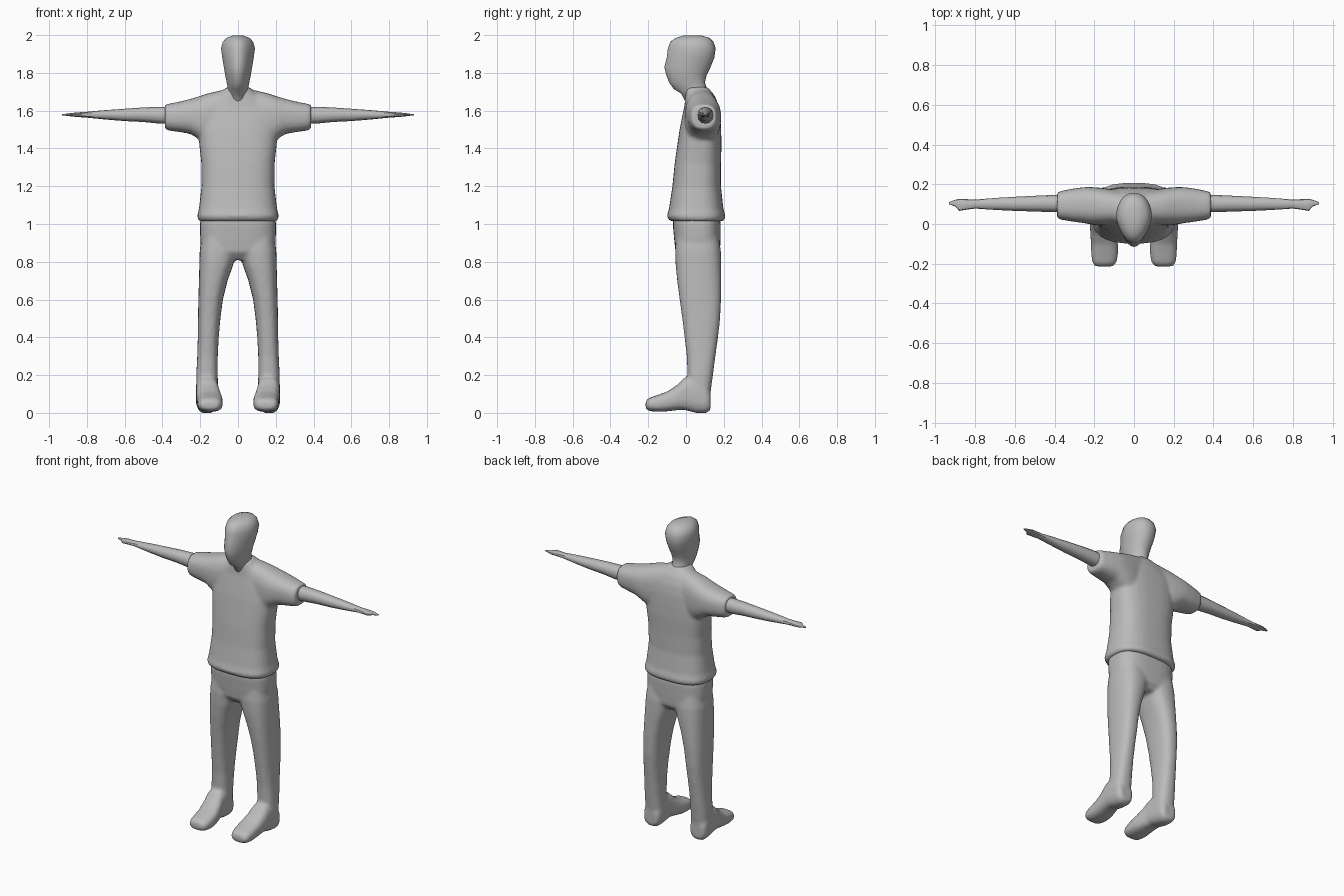
import bpy, bmesh, math

grey = bpy.data.materials.new("warm_grey")
grey.diffuse_color = (0.5, 0.5, 0.5, 1)


def loft(bm, axis, rows, n=24, power=2.5, side=1, taper=0.0):
    """Closed skin through rings; each row is (pos, a0, a1, b0, b1)."""
    rings = []
    for pos, a0, a1, b0, b1 in rows:
        ring = []
        for i in range(n):
            t = 2 * math.pi * i / n
            c, s = math.cos(t), math.sin(t)
            u = math.copysign(abs(c) ** (2 / power), c)
            v = math.copysign(abs(s) ** (2 / power), s)
            if v < 0:
                u *= 1 + taper * v          # narrower towards the front
            a = (a0 + a1) / 2 + u * (a1 - a0) / 2
            b = (b0 + b1) / 2 + v * (b1 - b0) / 2
            p = {'x': (pos, a, b), 'y': (a, pos, b), 'z': (a, b, pos)}[axis]
            ring.append(bm.verts.new((side * p[0], p[1], p[2])))
        rings.append(ring)
    for r, q in zip(rings, rings[1:]):
        for i in range(n):
            j = (i + 1) % n
            bm.faces.new((r[i], r[j], q[j], q[i]))
    bm.faces.new(rings[0])
    bm.faces.new(rings[-1])


def centred(rows):
    return [(z, -w, w, y0, y1) for z, w, y0, y1 in rows]


def finish(bm, name, voxel=0, smooth=4, angle=40):
    bmesh.ops.recalc_face_normals(bm, faces=bm.faces)
    me = bpy.data.meshes.new(name)
    bm.to_mesh(me)
    bm.free()
    me.materials.append(grey)
    ob = bpy.data.objects.new(name, me)
    bpy.context.collection.objects.link(ob)
    if voxel:
        # fuse the overlapping volumes into one soft skin
        m = ob.modifiers.new("fuse", 'REMESH')
        m.mode = 'VOXEL'
        m.voxel_size = voxel
        m.use_smooth_shade = True
        s = ob.modifiers.new("soften", 'SMOOTH')
        s.factor = 0.5
        s.iterations = smooth
    else:
        bpy.ops.object.select_all(action='DESELECT')
        ob.select_set(True)
        bpy.context.view_layer.objects.active = ob
        bpy.ops.object.shade_smooth_by_angle(angle=math.radians(angle))
    return ob


# head and neck
bm = bmesh.new()
loft(bm, 'z', centred([
    (1.64, .065, .00, .15), (1.69, .056, -.025, .13), (1.715, .054, -.065, .112),
    (1.75, .060, -.09, .10), (1.79, .068, -.105, .11), (1.83, .075, -.115, .13),
    (1.88, .083, -.102, .15), (1.93, .090, -.096, .157), (1.965, .080, -.083, .145),
    (1.985, .062, -.055, .125), (1.997, .03, -.015, .085)]), power=2.2, taper=.3)
finish(bm, "head")

# shirt: body plus shoulders and short sleeves
bm = bmesh.new()
loft(bm, 'z', centred([
    (1.015, .208, -.085, .20), (1.04, .217, -.102, .21), (1.08, .207, -.09, .198),
    (1.2, .193, -.072, .185), (1.32, .194, -.06, .185), (1.42, .205, -.046, .188),
    (1.50, .21, -.034, .186), (1.57, .205, -.02, .182), (1.63, .17, -.008, .172),
    (1.68, .11, -.003, .152), (1.725, .06, -.002, .115)]), n=36, power=2.7)
for side in (1, -1):
    loft(bm, 'x', [
        (0, -.005, .165, 1.42, 1.71), (.08, -.005, .17, 1.42, 1.71),
        (.16, -.008, .182, 1.42, 1.692), (.21, -.004, .186, 1.45, 1.675),
        (.25, .004, .186, 1.476, 1.663), (.31, .012, .178, 1.487, 1.648),
        (.37, .022, .166, 1.495, 1.636), (.387, .03, .158, 1.505, 1.632)],
        power=2.5, side=side)
finish(bm, "shirt", voxel=.011, smooth=4)

# trousers and shoes
bm = bmesh.new()
loft(bm, 'z', centred([
    (.81, .15, -.02, .15), (.85, .19, -.055, .18), (.92, .20, -.063, .183),
    (1.0, .202, -.07, .184), (1.06, .19, -.065, .175)]), n=32, power=2.8)
for side in (1, -1):
    loft(bm, 'z', [
        (.04, .11, .22, .02, .125), (.12, .105, .222, .01, .132),
        (.2, .107, .221, .008, .143), (.3, .107, .216, .004, .156),
        (.4, .102, .213, -.008, .17), (.5, .093, .212, -.02, .181),
        (.6, .08, .21, -.034, .186), (.7, .055, .207, -.047, .187),
        (.78, .026, .205, -.055, .187), (.86, .002, .203, -.058, .185),
        (.95, .01, .19, -.05, .17)], power=2.5, side=side)
    loft(bm, 'y', [
        (-.214, .105, .195, .022, .062), (-.195, .088, .21, .01, .08),
        (-.15, .08, .216, .005, .095), (-.1, .08, .217, .008, .113),
        (-.05, .09, .22, .014, .145), (-.01, .1, .222, .016, .185),
        (.05, .103, .224, .0, .205), (.1, .106, .224, -.003, .17),
        (.13, .12, .212, .012, .11)], power=2.7, side=side)
finish(bm, "trousers_and_shoes", voxel=.011, smooth=4)

# bare arms with thin, flat hands
for side, name in ((1, "left_arm"), (-1, "right_arm")):
    bm = bmesh.new()
    loft(bm, 'x', [
        (.33, .06, .145, 1.53, 1.62), (.42, .06, .146, 1.532, 1.62),
        (.5, .063, .142, 1.54, 1.617), (.6, .066, .137, 1.545, 1.61),
        (.7, .071, .131, 1.553, 1.603), (.8, .078, .123, 1.563, 1.594),
        (.845, .072, .125, 1.566, 1.591), (.88, .066, .127, 1.569, 1.588),
        (.9, .088, .122, 1.572, 1.585), (.932, .1, .11, 1.575, 1.581)],
        n=12, power=2.2, side=side)
    finish(bm, name, angle=35)
